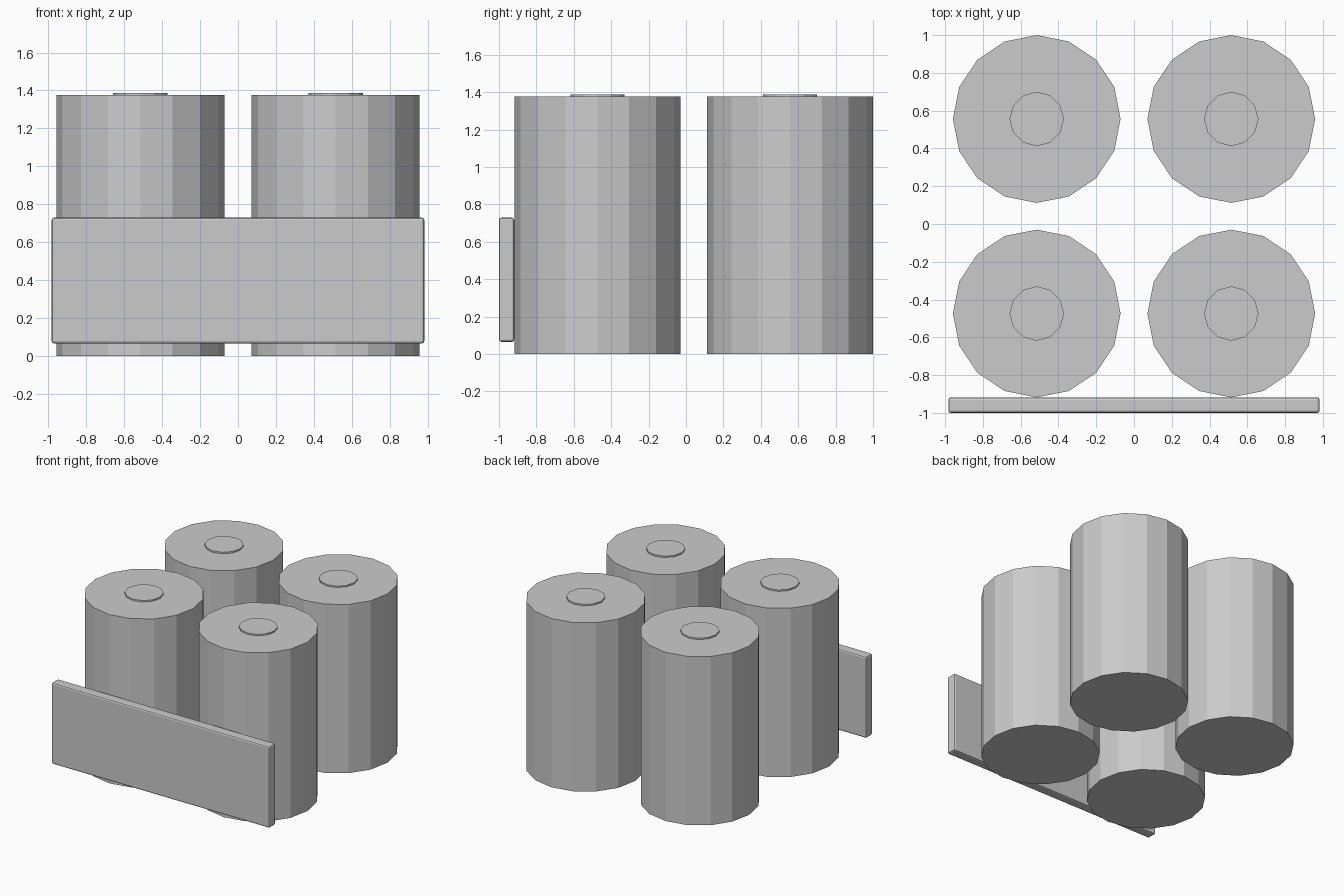
import bpy

cube = bpy.data.objects.get("Cube")
if cube:
    bpy.data.objects.remove(cube, do_unlink=True)

# Single grey colour
grey = bpy.data.materials.new("plain_grey")
grey.use_nodes = True
colour = (0.6, 0.6, 0.6, 1)
grey.diffuse_color = colour
grey.node_tree.nodes["Principled BSDF"].inputs["Base Color"].default_value = colour


def finish(name):
    ob = bpy.context.object
    ob.name = name
    ob.data.materials.append(grey)
    return ob


def drum(name, sides, radius, x, y, low, high):
    bpy.ops.mesh.primitive_cylinder_add(
        vertices=sides, radius=radius, depth=high - low,
        location=(x, y, (low + high) / 2))
    return finish(name)


# Four faceted tanks, each with a small raised cap
for row, y in (("front", -0.474), ("back", 0.556)):
    for side, x in (("right", -0.515), ("left", 0.515)):
        drum(f"{row}_{side}_tank", 16, 0.444, x, y, 0, 1.376)
        drum(f"{row}_{side}_cap", 12, 0.144, x, y, 1.37, 1.388)

# Front panel with softened edges
bpy.ops.mesh.primitive_cube_add(size=1, location=(0, -0.959, 0.397))
panel = finish("front_panel")
panel.scale = (1.966, 0.082, 0.664)
bpy.ops.object.transform_apply(location=False, rotation=False, scale=True)
bevel = panel.modifiers.new("soft_edges", "BEVEL")
bevel.width = 0.013
bevel.segments = 2
